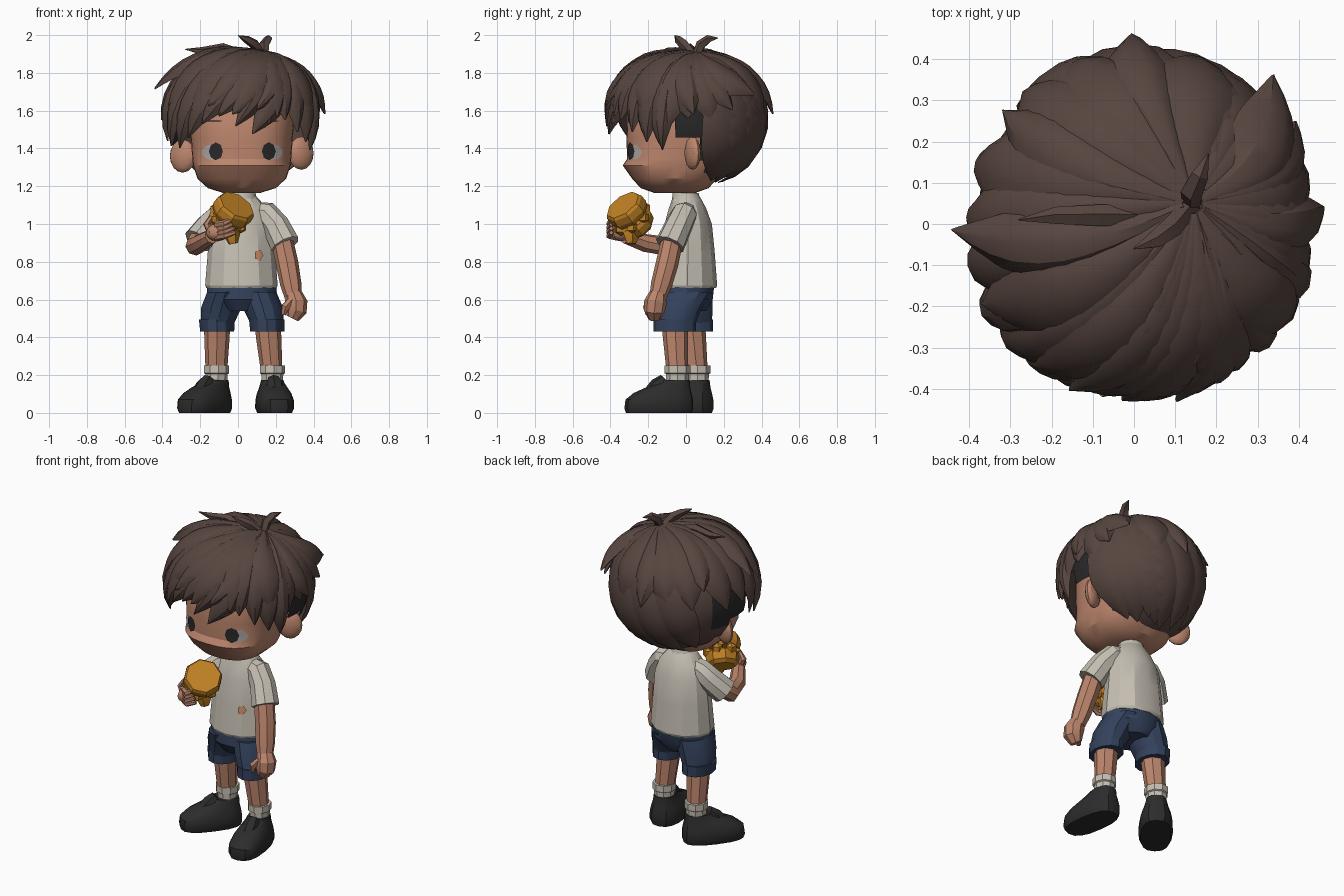
import bpy, bmesh, math, random
from math import sin, cos, pi, radians
from mathutils import Vector, Matrix

random.seed(4)
if "Cube" in bpy.data.objects:
    bpy.data.objects.remove(bpy.data.objects["Cube"])


def material(name, *rgb):
    m = bpy.data.materials.new(name)
    m.use_nodes = True
    m.diffuse_color = (*rgb, 1)
    m.node_tree.nodes["Principled BSDF"].inputs["Base Color"].default_value = (*rgb, 1)
    return m


SKIN = material("skin", .5, .235, .15)
HAIR = material("brown hair", .095, .06, .05)
DARK = material("charcoal", .022, .022, .023)
CLOTH = material("off white cloth", .56, .52, .45)
NAVY = material("navy denim", .033, .053, .105)
SHOE = material("black leather", .025, .025, .026)
FOOD = material("mustard bread", .53, .22, .018)
WHITE = material("eye white", .45, .41, .38)
PATCH = material("orange patch", .6, .27, .13)


# Shared mesh helpers
def build(name, verts, faces, mat, angle=30, fix=True):
    me = bpy.data.meshes.new(name)
    me.from_pydata([tuple(v) for v in verts], [], faces)
    if fix:
        bm = bmesh.new()
        bm.from_mesh(me)
        bmesh.ops.recalc_face_normals(bm, faces=bm.faces)
        bm.to_mesh(me)
        bm.free()
    return place(name, me, [mat], angle)


def place(name, me, mats, angle):
    for m in mats:
        me.materials.append(m)
    for p in me.polygons:
        p.use_smooth = True
    me.set_sharp_from_angle(angle=radians(angle))
    ob = bpy.data.objects.new(name, me)
    bpy.context.collection.objects.link(ob)
    return ob


def skin_rings(count, n, first=0):
    faces = [(first + r * n + i, first + r * n + (i + 1) % n,
              first + (r + 1) * n + (i + 1) % n, first + (r + 1) * n + i)
             for r in range(count - 1) for i in range(n)]
    faces.append(tuple(first + i for i in reversed(range(n))))
    faces.append(tuple(first + (count - 1) * n + i for i in range(n)))
    return faces


def loft(name, rings, mat, n=14, p=2, angle=30):
    """Stack of horizontal superellipses given as (z, cx, cy, rx, ry)."""
    def power(v):
        return math.copysign(abs(v) ** (2 / p), v)
    verts = [(cx + rx * power(cos(2 * pi * i / n)), cy + ry * power(sin(2 * pi * i / n)), z)
             for z, cx, cy, rx, ry in rings for i in range(n)]
    return build(name, verts, skin_rings(len(rings), n), mat, angle)


def tube(name, pts, radii, mat, n=8, angle=30):
    pts = [Vector(p) for p in pts]
    verts, side = [], None
    for k, p in enumerate(pts):
        t = (pts[min(k + 1, len(pts) - 1)] - pts[max(k - 1, 0)]).normalized()
        side = t.orthogonal() if side is None else side - t * side.dot(t)
        side.normalize()
        other = t.cross(side)
        verts += [p + (side * cos(2 * pi * i / n) + other * sin(2 * pi * i / n)) * radii[k]
                  for i in range(n)]
    return build(name, verts, skin_rings(len(pts), n), mat, angle)


def ball(name, centre, size, mat, rot=0, u=12, v=8):
    bm = bmesh.new()
    bmesh.ops.create_uvsphere(bm, u_segments=u, v_segments=v, radius=1)
    bm.transform(Matrix.Translation(centre) @ Matrix.Rotation(rot, 4, 'Z') @ Matrix.Diagonal((*size, 1)))
    me = bpy.data.meshes.new(name)
    bm.to_mesh(me)
    bm.free()
    return place(name, me, [mat], 35)


def decal(name, rings, p, x, z, rx, rz, mat, off, n=12):
    """Thin patch that follows the front of a loft."""
    def front(px, pz):
        for a, b in zip(rings, rings[1:]):
            if a[0] <= pz <= b[0]:
                f = (pz - a[0]) / (b[0] - a[0])
                cx, cy, w, d = [a[i] + (b[i] - a[i]) * f for i in range(1, 5)]
                return cy - d * max(0, 1 - abs((px - cx) / w) ** p) ** (1 / p)
    spots = [(x, z)] + [(x + rx * s * cos(2 * pi * i / n), z + rz * s * sin(2 * pi * i / n))
                        for s in (.5, 1) for i in range(n)]
    verts = [(a, front(a, b) - off, b) for a, b in spots]
    faces = [(0, 1 + i, 1 + (i + 1) % n) for i in range(n)]
    faces += [(1 + i, 1 + n + i, 1 + n + (i + 1) % n, 1 + (i + 1) % n) for i in range(n)]
    build(name, verts, faces, mat, 60, False)


# Head, neck and ears
head = [(1.165, .02, -.06, .1, .11), (1.19, .02, -.06, .18, .18), (1.24, .02, -.06, .235, .225),
        (1.31, .02, -.06, .258, .275), (1.345, .02, -.05, .262, .262), (1.45, .02, -.03, .27, .285),
        (1.6, .02, -.02, .28, .29), (1.75, .02, 0, .22, .23), (1.82, .02, 0, .1, .1)]
loft("head", head, SKIN, 32, 2.5, 28)
tube("neck", [(.02, 0, 1.08), (.02, -.01, 1.2)], [.065, .062], SKIN, 10)
ball("right_ear", (-.293, .035, 1.36), (.075, .036, .088), SKIN, radians(-25))
ball("left_ear", (.335, .035, 1.375), (.072, .036, .088), SKIN, radians(25))

# Eyes and brows
for side, s, ex in (("right", -1, -.117), ("left", 1, .163)):
    decal(side + "_eye_white", head, 2.5, ex + s * .025, 1.38, .048, .04, WHITE, .004)
    decal(side + "_pupil", head, 2.5, ex, 1.385, .037, .047, DARK, .007, 8)
    decal(side + "_brow", head, 2.5, ex + s * .01, 1.545, .045, .006, HAIR, .005)

# Hair cap, open around the face
CENTRE, SIZE = Vector((.01, .01, 1.55)), Vector((.41, .41, .37))


def scalp(u, lift=1.0):
    h, k, p = math.hypot(u.x, u.y), 1, 2.2 + .3 * u.x
    if u.z > 0:
        k = (h ** p + u.z ** p) ** (-1 / p)
    return CENTRE + u * SIZE * k * lift


bm = bmesh.new()
bmesh.ops.create_uvsphere(bm, u_segments=36, v_segments=24, radius=1)
for v in bm.verts:
    v.co = scalp(v.co.normalized(), .95)
bare = [f for f in bm.faces for c in [f.calc_center_median()]
        if (c.z < 1.46 and c.y < .09) or (c.z < 1.53 and c.y < -.08) or (c.z < 1.64 and c.y < -.2)]
bmesh.ops.delete(bm, geom=bare, context='FACES')
for f in bm.faces:
    c = f.calc_center_median()
    near_crown = (c - Vector((.14, .05, 1.9))).length < .12
    f.material_index = int(near_crown or (1.42 < c.z < 1.68 and c.y < .2))
cap = bpy.data.meshes.new("hair_cap")
bm.to_mesh(cap)
bm.free()
place("hair_cap", cap, [HAIR, DARK], 40)

# Hair locks sweeping from the crown over the scalp
CROWN = Vector((.32, .1, .94)).normalized()


def locks(name, tips, width, thick, rise, sweep):
    verts, faces, steps = [], [], 11
    outline = ((-1, -.8), (-.45, .7), (.1, 1), (.55, .6), (1, -.8), (0, -1.2))
    for az, z in tips:
        uz = (z - CENTRE.z) / SIZE.z
        flat = math.sqrt(1 - uz * uz)
        end = Vector((cos(radians(az)) * flat, sin(radians(az)) * flat, uz))
        across = CROWN.cross(end).normalized() * (1 if end.x < .35 else -1)
        wide = width * random.uniform(.85, 1.15)
        path = []
        for i in range(steps):
            t = .04 + .96 * i / (steps - 1)
            u = CROWN.slerp(end, t) + across * sweep * sin(pi * t)
            path.append((t, scalp(u.normalized(), 1 + rise * t ** 3), u.normalized()))
        first = len(verts)
        for i, (t, p, u) in enumerate(path):
            run = (path[min(i + 1, steps - 1)][1] - path[max(i - 1, 0)][1]).normalized()
            side = run.cross(u).normalized()
            up = side.cross(run)
            w = max(.003, wide * sin(pi * (.08 + .92 * t ** 1.7)))
            h = thick * min(1, w / wide + .1)
            verts += [p + side * w * a + up * h * b for a, b in outline]
        faces += skin_rings(steps, len(outline), first)
    build(name, verts, faces, HAIR, 32)


locks("back_hair", [(az, 1.22 + random.uniform(-.01, .05)) for az in range(40, 145, 17)], .125, .018, -.015, .04)
locks("side_hair", [(-16, 1.5), (0, 1.56), (18, 1.54), (162, 1.54), (180, 1.55), (195, 1.44)], .095, .024, .01, .05)
locks("fringe", [(206, 1.42), (217, 1.41), (229, 1.46), (242, 1.53), (255, 1.57), (267, 1.52), (279, 1.48),
                 (291, 1.53), (304, 1.55), (316, 1.49), (328, 1.44), (340, 1.4)], .085, .03, .05, .14)
locks("upper_front_hair", [(208, 1.62), (234, 1.6), (265, 1.58), (297, 1.57), (328, 1.58)], .11, .032, .07, .14)
locks("upper_back_hair", [(20, 1.6), (70, 1.58), (112, 1.6), (132, 1.58), (160, 1.58)], .11, .024, .02, .08)
locks("flicked_hair", [(141, 1.68), (92, 1.58), (32, 1.6), (4, 1.58), (248, 1.62), (282, 1.6)], .085, .026, .1, .14)
locks("pointed_hair", [(183, 1.69), (47, 1.66)], .1, .03, .2, .18)

# Loose tufts at the crown
tufts = [((.14, .05, 1.88), (.09, -.01, 1.95), (.05, -.04, 1.975), (0, -.06, 1.998)),
         ((.14, .05, 1.88), (.14, .08, 1.95), (.16, .12, 1.98), (.18, .17, 1.985)),
         ((.05, .02, 1.89), (-.08, .02, 1.93), (-.19, .02, 1.915), (-.28, .01, 1.925))]
for i, path in enumerate(tufts):
    tube("crown_tuft_%d" % i, path, [.022, .028, .022, .002], HAIR, 5)

# Shirt, collar and sleeves
shirt = [(.66, .018, .008, .185, .15), (.675, .018, .008, .192, .157), (.85, .018, .01, .178, .142),
         (1, .02, .012, .165, .125), (1.08, .022, .008, .135, .1), (1.13, .022, .004, .09, .078),
         (1.15, .022, 0, .07, .068)]
loft("shirt", shirt, CLOTH, 12, 2, 25)
loft("collar", [(1.135, .022, 0, .078, .076), (1.165, .022, -.002, .07, .07)], CLOTH, 14)
decal("shirt_patch", shirt, 2, .11, .835, .024, .03, PATCH, .007, 5)
tube("left_sleeve", [(.06, .01, 1.07), (.15, -.01, 1.05), (.2, -.04, .99), (.25, -.085, .89)],
     [.05, .07, .074, .08], CLOTH, 9)
tube("right_sleeve", [(-.02, .01, 1.07), (-.1, 0, 1.04), (-.15, -.02, .99), (-.215, -.075, .91)],
     [.05, .068, .074, .078], CLOTH, 9)

# Hanging left arm and hand
tube("left_arm", [(.23, -.07, .93), (.26, -.1, .79), (.28, -.13, .68), (.293, -.15, .61)],
     [.058, .06, .056, .045], SKIN)
tube("left_hand", [(.295, -.15, .63), (.308, -.162, .585), (.308, -.168, .54), (.288, -.168, .5)],
     [.045, .06, .056, .034], SKIN)
tube("left_thumb", [(.285, -.19, .6), (.25, -.205, .56), (.24, -.2, .52)], [.021, .023, .013], SKIN, 6)

# Raised right arm and hand
tube("right_arm", [(-.19, -.06, .94), (-.225, -.12, .885), (-.2, -.22, .9), (-.14, -.32, .935)],
     [.056, .054, .048, .04], SKIN)
ball("right_palm", (-.11, -.345, .955), (.06, .052, .047), SKIN, 0, 8, 6)
for i in range(4):
    z = .93 + .022 * i
    tube("right_finger_%d" % i, [(-.115, -.365, z), (-.07, -.405, z + .008), (-.015 - .008 * i, -.395, z + .025)],
         [.019, .018, .011], SKIN, 6)
tube("right_thumb", [(-.14, -.33, .95), (-.165, -.33, 1), (-.14, -.33, 1.04)], [.022, .02, .012], SKIN, 6)

# Bread roll with a crumbly filling
axis = Vector((.45, -.52, .7)).normalized()
core = Vector((-.045, -.29, 1.04))


def slab(name, offsets, radii):
    tube(name, [core + axis * o for o in offsets], radii, FOOD, 8, 20)


slab("bread_top", (0, .03, .07, .085), (.1, .113, .11, .1))
slab("bread_base", (-.1, -.08, -.04, -.02), (.07, .092, .098, .09))
across = axis.orthogonal().normalized()
for i in range(6):
    spoke = Matrix.Rotation(2 * pi * i / 6, 3, axis) @ across
    r = random.uniform(.03, .04)
    ball("filling_%d" % i, core - axis * .015 + spoke * .082, (r, r, r), FOOD, i, 5, 3)
tube("hanging_filling", [(-.04, -.28, 1), (-.035, -.29, .95), (-.025, -.29, .895)], [.055, .05, .025], FOOD, 5)

# Shorts, legs, socks and shoes
loft("shorts_hips", [(.54, .02, 0, .1, .11), (.6, .02, 0, .188, .145), (.68, .02, .008, .182, .146)], NAVY)
for side, cx, cy, hip, ax, ay, turn in (("left", .155, -.06, .105, .18, -.045, 8),
                                       ("right", -.11, .03, -.065, -.115, .06, -38)):
    loft(side + "_shorts_leg", [(.47, cx, cy, .088, .108), (.56, (cx + hip) / 2, cy * .6, .107, .122),
                                (.64, hip, 0, .098, .138)], NAVY, 12)
    loft(side + "_shorts_cuff", [(.43, cx, cy, .09, .113), (.495, cx - .003, cy, .094, .113)], NAVY, 12)
    tube(side + "_leg", [(cx, cy, .5), (cx * .7 + ax * .3, cy * .7 + ay * .3, .4), (ax, ay, .2)],
         [.07, .067, .056], SKIN)
    loft(side + "_sock", [(.14, ax, ay, .056, .06), (.205, ax, ay, .06, .062), (.21, ax, ay, .068, .07),
                          (.25, ax, ay, .068, .07)], CLOTH, 9)
    shoe = loft(side + "_shoe", [(0, 0, -.1, .086, .176), (.025, 0, -.1, .098, .184), (.07, 0, -.098, .096, .18),
                                 (.105, 0, -.08, .086, .155), (.135, 0, -.05, .072, .118),
                                 (.16, 0, -.015, .062, .082), (.175, 0, -.01, .058, .074)], SHOE, 16, 2.6)
    shoe.location = (ax, ay, 0)
    shoe.rotation_euler.z = radians(turn)
    tongue = tube(side + "_shoe_tongue", [(0, -.14, .1), (0, -.1, .14), (0, -.065, .175)], [.045, .05, .036], SHOE, 7)
    tongue.location, tongue.rotation_euler = shoe.location, shoe.rotation_euler
